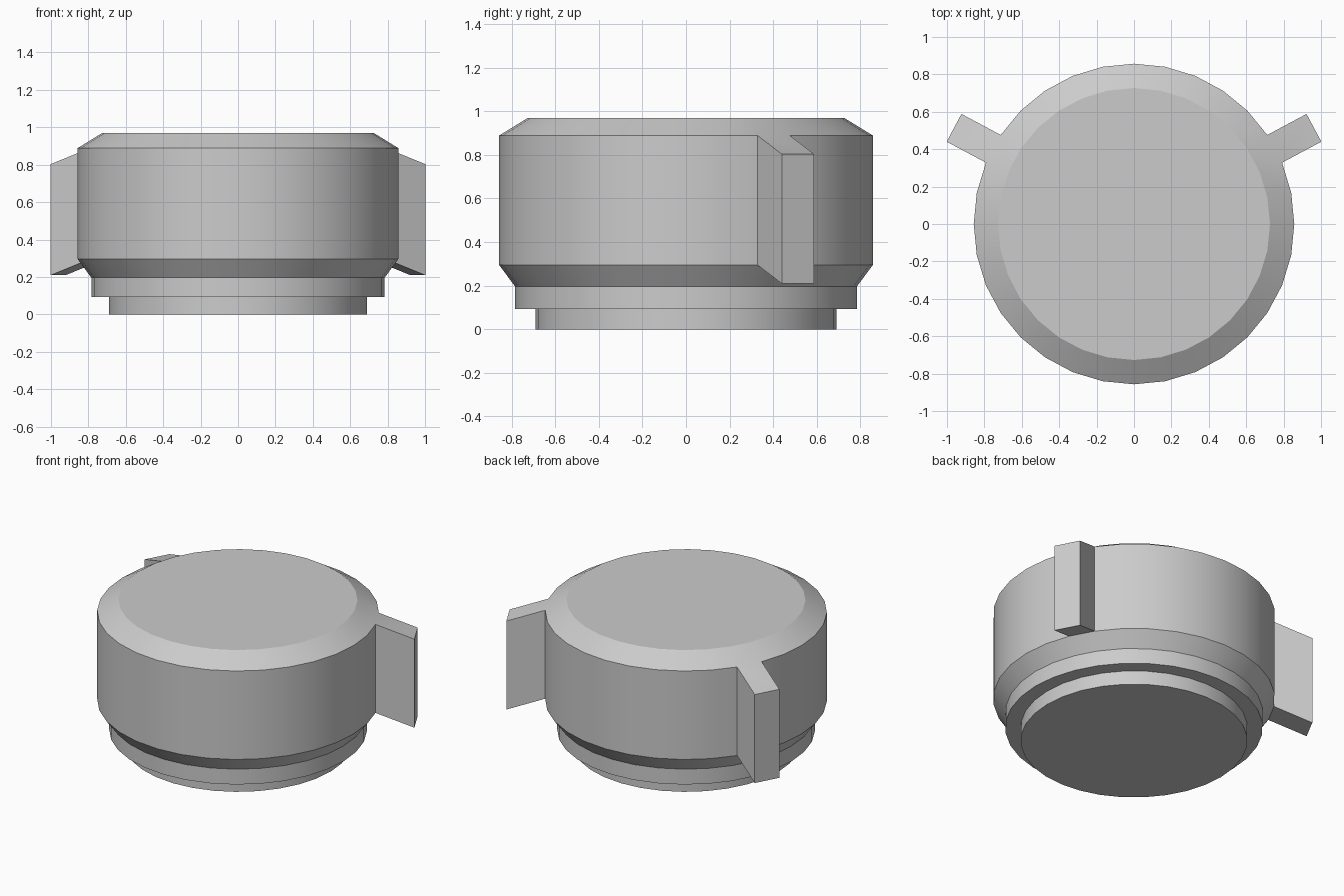
import bpy, bmesh, math
from mathutils import Vector

cube = bpy.data.objects.get("Cube")
if cube:
    bpy.data.objects.remove(cube, do_unlink=True)

SIDES = 32
# Radius and height of each ring, bottom to top
PROFILE = [(0.69, 0), (0.69, 0.093), (0.784, 0.093), (0.784, 0.196),
           (0.857, 0.295), (0.857, 0.889), (0.727, 0.969)]
LUG_REACH, LUG_DROP = 0.238, 0.086

grey = bpy.data.materials.new("plain grey")
grey.use_nodes = True
colour = (0.6, 0.6, 0.6, 1)
grey.diffuse_color = colour
grey.node_tree.nodes["Principled BSDF"].inputs["Base Color"].default_value = colour

# Stepped, chamfered body
bm = bmesh.new()
rings = []
for radius, z in PROFILE:
    rings.append([bm.verts.new((radius * math.cos(math.tau * i / SIDES),
                                radius * math.sin(math.tau * i / SIDES), z))
                  for i in range(SIDES)])
walls = []
for low, high in zip(rings, rings[1:]):
    walls.append([bm.faces.new((low[i], low[(i + 1) % SIDES],
                                high[(i + 1) % SIDES], high[i]))
                  for i in range(SIDES)])
bm.faces.new(rings[0][::-1])
bm.faces.new(rings[-1])
bm.normal_update()

# Two mirrored lugs, drawn out and down from one wall panel each
right_panel = 2
for index in (right_panel, SIDES // 2 - 1 - right_panel):
    panel = walls[4][index]
    shift = panel.normal * LUG_REACH - Vector((0, 0, LUG_DROP))
    lug = bmesh.ops.extrude_discrete_faces(bm, faces=[panel])["faces"][0]
    bmesh.ops.translate(bm, verts=lug.verts[:], vec=shift)

bmesh.ops.recalc_face_normals(bm, faces=bm.faces[:])
mesh = bpy.data.meshes.new("lugged_cap")
bm.to_mesh(mesh)
bm.free()
mesh.materials.append(grey)

cap = bpy.data.objects.new("lugged_cap", mesh)
bpy.context.collection.objects.link(cap)
bpy.ops.object.select_all(action='DESELECT')
cap.select_set(True)
bpy.context.view_layer.objects.active = cap
bpy.ops.object.shade_smooth_by_angle(angle=math.radians(30))
